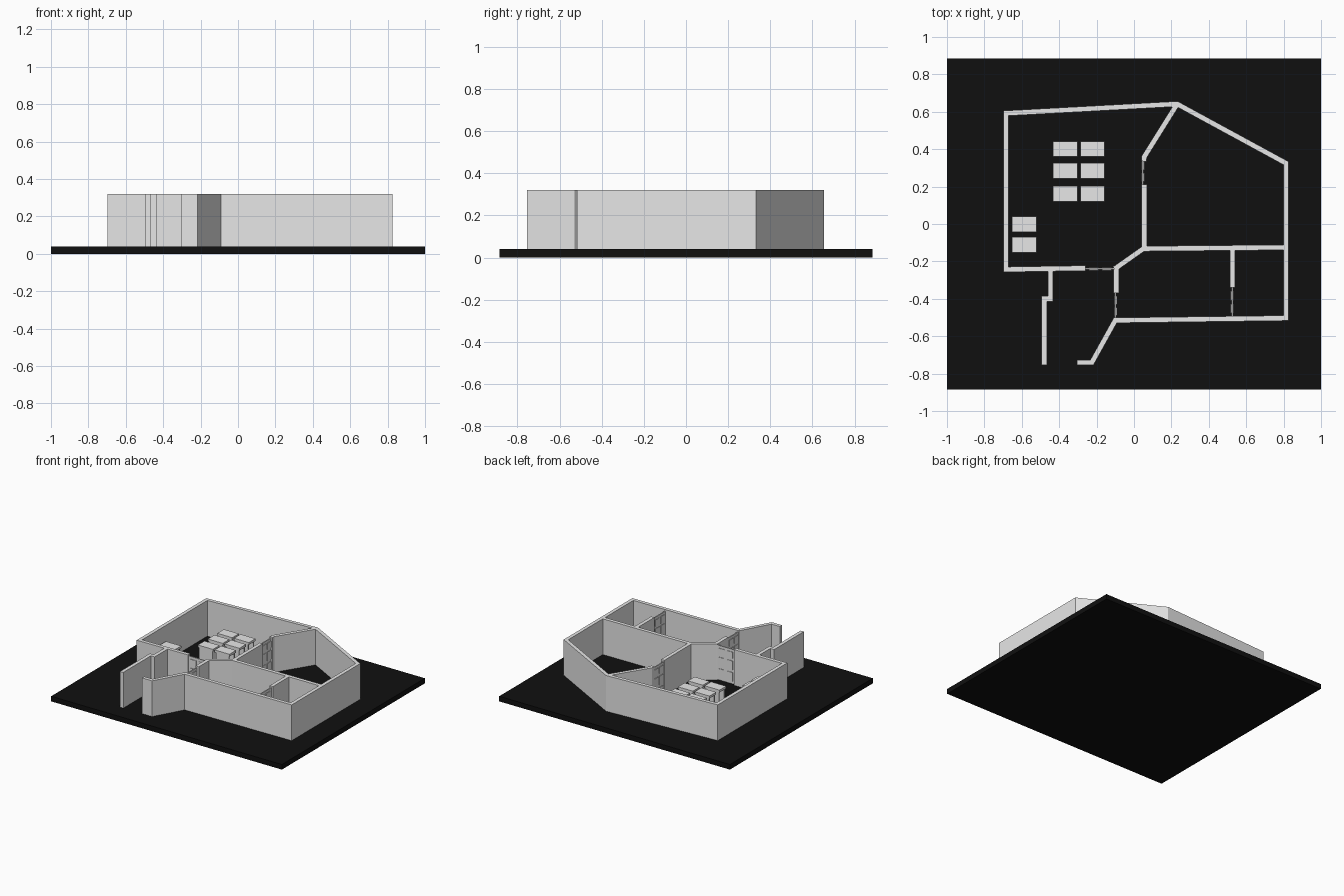
import bpy, bmesh
from mathutils import Vector

if "Cube" in bpy.data.objects:
    bpy.data.objects.remove(bpy.data.objects["Cube"], do_unlink=True)

FLOOR, TOP, THICK = 0.04, 0.32, 0.028


def material(name, value):
    m = bpy.data.materials.new(name)
    m.use_nodes = True
    colour = (value, value, value, 1)
    m.diffuse_color = colour
    m.node_tree.nodes["Principled BSDF"].inputs["Base Color"].default_value = colour
    return m


BLACK = material("black ground", 0.005)
GREY = material("light grey", 0.8)


def finish(name, bm, mat):
    bmesh.ops.recalc_face_normals(bm, faces=bm.faces)
    mesh = bpy.data.meshes.new(name)
    bm.to_mesh(mesh)
    bm.free()
    mesh.materials.append(mat)
    ob = bpy.data.objects.new(name, mesh)
    bpy.context.collection.objects.link(ob)
    return ob


def add_box(bm, lo, hi):
    lo, hi = Vector(lo), Vector(hi)
    verts = bmesh.ops.create_cube(bm, size=1)["verts"]
    for v in verts:
        v.co = (lo + hi) / 2 + v.co * (hi - lo)


def wall(name, points):
    """Upright wall of even thickness along a path, with mitred corners."""
    pts = [Vector(p) for p in points]
    dirs = [(b - a).normalized() for a, b in zip(pts, pts[1:])]
    left, right = [], []
    for i, p in enumerate(pts):
        a, b = dirs[max(i - 1, 0)], dirs[min(i, len(dirs) - 1)]
        na, nb = Vector((-a.y, a.x)), Vector((-b.y, b.x))
        mitre = (na + nb).normalized()
        off = mitre * (THICK / 2 / mitre.dot(na))
        left.append(p + off)
        right.append(p - off)
    bm = bmesh.new()
    rings = []
    for l, r in zip(left, right):
        corners = ((l, FLOOR), (r, FLOOR), (r, TOP), (l, TOP))
        rings.append([bm.verts.new((c.x, c.y, z)) for c, z in corners])
    for a, b in zip(rings, rings[1:]):
        for k in range(4):
            n = (k + 1) % 4
            bm.faces.new((a[k], a[n], b[n], b[k]))
    bm.faces.new(rings[0])
    bm.faces.new(rings[-1])
    return finish(name, bm, GREY)


def door(name, x, y, length, along_x):
    """Thin door leaf with two columns of raised panels on both sides."""
    bm = bmesh.new()

    def part(s0, s1, half, z0, z1):
        if along_x:
            add_box(bm, (x + s0, y - half, z0), (x + s1, y + half, z1))
        else:
            add_box(bm, (x - half, y + s0, z0), (x + half, y + s1, z1))

    part(0, length, 0.004, FLOOR, TOP - 0.01)
    for col in (0.12, 0.56):
        for z0, z1 in ((0.06, 0.13), (0.15, 0.22), (0.24, 0.29)):
            part(col * length, (col + 0.32) * length, 0.008, z0, z1)
    finish(name, bm, GREY)


def desk(name, x0, x1, y0, y1, back):
    """Desk with slab top, two side panels and a panel at its back (+1 or -1 in x)."""
    bm = bmesh.new()
    height, slab, t = 0.21, 0.018, 0.01
    add_box(bm, (x0, y0, height - slab), (x1, y1, height))
    for y in (y0 + 0.004, y1 - 0.004 - t):
        add_box(bm, (x0 + 0.008, y, FLOOR), (x1 - 0.008, y + t, height - slab))
    bx = x1 - 0.008 - t if back > 0 else x0 + 0.008
    add_box(bm, (bx, y0 + 0.014, 0.08), (bx + t, y1 - 0.014, height - slab))
    finish(name, bm, GREY)


# Ground slab
bm = bmesh.new()
add_box(bm, (-1, -0.885, 0), (1, 0.885, FLOOR))
finish("ground_slab", bm, BLACK)

# Outer walls, from the entrance door around to the porch
wall("outer_wall", [(-0.26, -0.236), (-0.685, -0.243), (-0.685, 0.592), (0.23, 0.642),
                    (0.813, 0.325), (0.813, -0.503), (-0.1, -0.515),
                    (-0.225, -0.74), (-0.305, -0.74)])
wall("porch_wall", [(-0.48, -0.755), (-0.48, -0.4), (-0.447, -0.4), (-0.447, -0.245)])

# Inner walls
wall("corridor_wall", [(-0.105, -0.24), (-0.095, -0.234), (0.05, -0.132), (0.81, -0.125)])
wall("classroom_wall", [(0.055, -0.13), (0.055, 0.21)])
wall("slanted_wall", [(0.053, 0.335), (0.055, 0.36), (0.23, 0.64)])
wall("lobby_wall", [(-0.095, -0.24), (-0.095, -0.37)])
wall("side_room_wall", [(0.527, -0.13), (0.527, -0.34)])

# Doors filling the openings
door("entrance_door", -0.26, -0.24, 0.16, True)
door("classroom_door", 0.047, 0.21, 0.14, False)
door("lobby_door", -0.1, -0.505, 0.135, False)
door("side_room_door", 0.525, -0.495, 0.155, False)

# Desks: three facing pairs, and two along the side wall
for i, y in enumerate((0.12, 0.243, 0.36)):
    desk(f"left_row_desk_{i}", -0.432, -0.302, y, y + 0.082, 1)
    desk(f"right_row_desk_{i}", -0.287, -0.158, y, y + 0.082, -1)
for i, y in enumerate((-0.153, -0.043)):
    desk(f"wall_desk_{i}", -0.652, -0.52, y, y + 0.083, -1)
